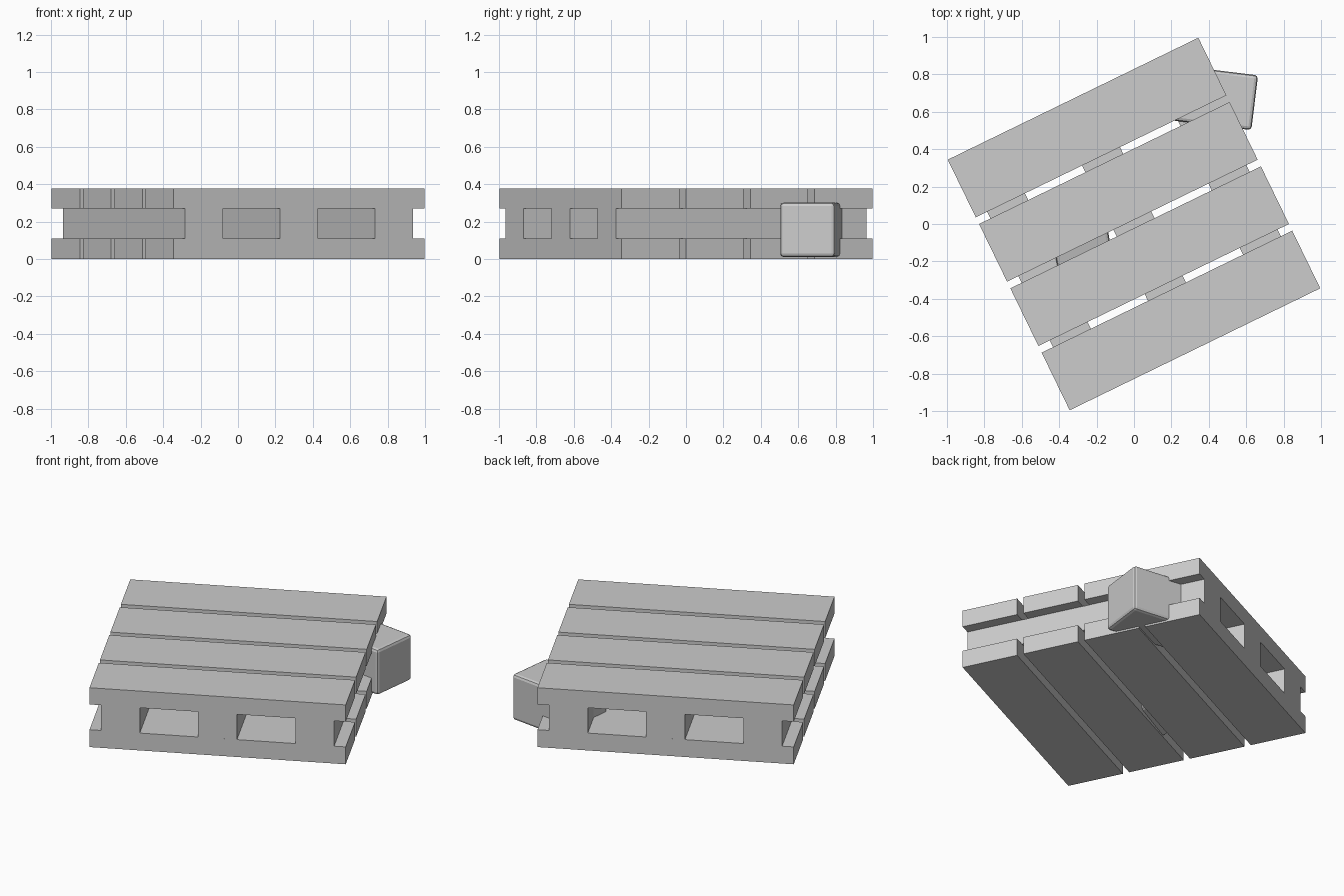
import bpy
from math import radians
from mathutils import Matrix, Vector

if "Cube" in bpy.data.objects:
    bpy.data.objects.remove(bpy.data.objects["Cube"], do_unlink=True)

grey = bpy.data.materials.new("light_grey")
grey.use_nodes = True
grey.diffuse_color = (0.604, 0.604, 0.604, 1)
grey.node_tree.nodes["Principled BSDF"].inputs["Base Color"].default_value = grey.diffuse_color

TURN = Matrix.Rotation(radians(25.95), 4, "Z")
SIDE = 1.49
PLANK = 0.3425
PITCH = (SIDE - PLANK) / 3
HEIGHT, LOW, HIGH = 0.376, 0.11, 0.27


def box(name, size, matrix, bevel=0):
    bpy.ops.mesh.primitive_cube_add(size=1)
    ob = bpy.context.object
    ob.name = name
    ob.data.transform(Matrix.Diagonal((*size, 1)))
    ob.matrix_world = matrix
    ob.data.materials.append(grey)
    if bevel:
        mod = ob.modifiers.new("rounded_edges", "BEVEL")
        mod.width = bevel
        mod.segments = 2
    return ob


def at(x, y, z):
    return Matrix.Translation(Vector((x, y, z)))


# Top and bottom decks of four planks each
for deck, z0, z1 in (("bottom", 0, LOW), ("top", HIGH, HEIGHT)):
    for i in range(4):
        place = TURN @ at(0, (i - 1.5) * PITCH, (z0 + z1) / 2)
        box(f"{deck}_plank_{i + 1}", (SIDE, PLANK, z1 - z0), place)

# Three bearers running across the planks
for name, x in (("right", -0.565), ("middle", 0), ("left", 0.565)):
    box(f"{name}_bearer", (0.225, SIDE, HIGH - LOW), TURN @ at(x, 0, (LOW + HIGH) / 2))

# Loose block sticking out of the side
box("side_block", (0.47, 0.295, 0.29),
    at(0.412, 0.677, 0.156) @ Matrix.Rotation(radians(-7), 4, "Z"), 0.018)

# Loose block caught between the decks
box("inner_block", (0.3, 0.28, 0.28),
    at(-0.28, -0.1, 0.174) @ Matrix.Rotation(radians(10), 4, "Z")
    @ Matrix.Rotation(radians(12), 4, "X"), 0.018)
